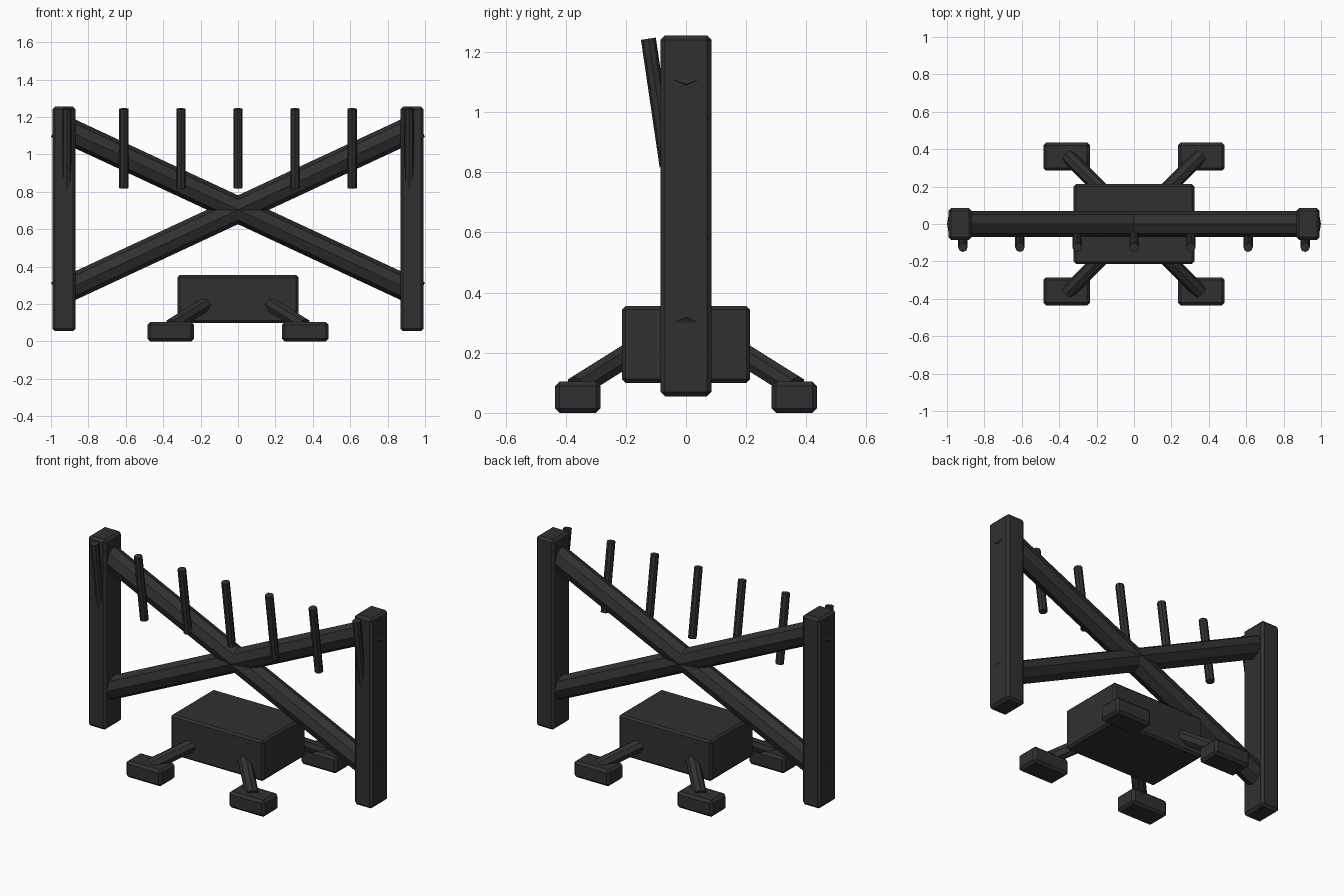
import bpy
from mathutils import Vector, Matrix

if "Cube" in bpy.data.objects:
    bpy.data.objects.remove(bpy.data.objects["Cube"])

dark = bpy.data.materials.new("charcoal")
dark.diffuse_color = (0.03, 0.03, 0.03, 1)
dark.use_nodes = True
dark.node_tree.nodes["Principled BSDF"].inputs["Base Color"].default_value = dark.diffuse_color


def block(name, center, size, bevel):
    """Box with chamfered edges."""
    bpy.ops.mesh.primitive_cube_add(size=1, location=center)
    ob = bpy.context.object
    ob.name = name
    ob.data.transform(Matrix.Diagonal((*size, 1)))
    mod = ob.modifiers.new("chamfer", 'BEVEL')
    mod.width = bevel
    mod.segments = 1
    ob.data.materials.append(dark)


def rod(name, a, b, radius):
    """Eight-sided bar between two points."""
    a, b = Vector(a), Vector(b)
    axis = (b - a).normalized()
    # keep one corner line facing sideways, so the bar's ridges sit on its axes
    up = Vector((0, 0, 1))
    side = up.cross(axis).normalized()
    rot = Matrix((side, axis.cross(side), axis)).transposed().to_4x4()
    bpy.ops.mesh.primitive_cylinder_add(vertices=8, radius=radius, depth=(b - a).length)
    ob = bpy.context.object
    ob.name = name
    ob.matrix_world = Matrix.Translation((a + b) / 2) @ rot
    ob.data.materials.append(dark)


# upright posts
for s in (-1, 1):
    block("post", (s * 0.93, 0, 0.655), (0.125, 0.17, 1.2), 0.015)

# crossed beams
for s in (-1, 1):
    rod("cross_beam", (-0.97, 0, 0.704 - s * 0.452), (0.97, 0, 0.704 + s * 0.452), 0.07)

# row of leaning spikes
for i in range(-3, 4):
    x = i * 0.305
    rod("spike", (x, -0.063, 0.82), (x, -0.125, 1.244), 0.025)

# central base block
block("base", (0, 0, 0.2275), (0.645, 0.426, 0.255), 0.012)

# splayed legs and feet
for sx in (-1, 1):
    for sy in (-1, 1):
        rod("leg", (sx * 0.16, sy * 0.17, 0.207), (sx * 0.355, sy * 0.365, 0.085), 0.04)
        block("foot", (sx * 0.36, sy * 0.36, 0.052), (0.25, 0.15, 0.104), 0.015)
